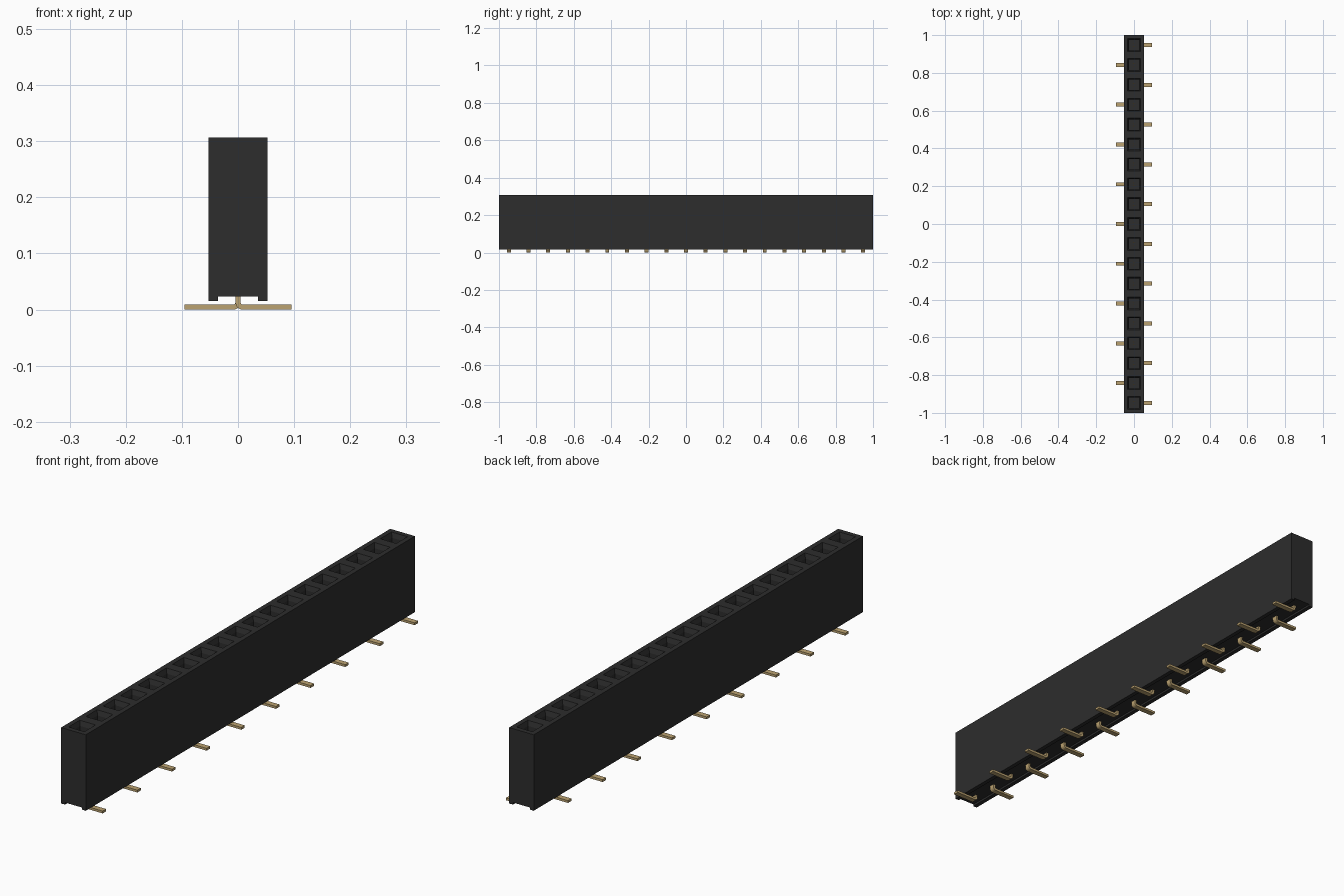
import bpy, bmesh, math
from mathutils import Vector

if "Cube" in bpy.data.objects:
    bpy.data.objects.remove(bpy.data.objects["Cube"], do_unlink=True)

COUNT = 19
PITCH = 2.0 / COUNT
HALF_W = 0.0525
TOP = 0.307
FLOOR = 0.10        # bottom of each socket


def material(name, rgb, rough):
    m = bpy.data.materials.new(name)
    m.use_nodes = True
    m.diffuse_color = (*rgb, 1)
    b = m.node_tree.nodes["Principled BSDF"]
    b.inputs["Base Color"].default_value = (*rgb, 1)
    b.inputs["Roughness"].default_value = rough
    return m


black = material("black plastic", (0.026, 0.026, 0.026), 0.6)
gold = material("gold plating", (0.50, 0.365, 0.165), 0.4)


def finish(bm, name, mat):
    bmesh.ops.recalc_face_normals(bm, faces=bm.faces)
    me = bpy.data.meshes.new(name)
    bm.to_mesh(me)
    bm.free()
    me.materials.append(mat)
    ob = bpy.data.objects.new(name, me)
    bpy.context.collection.objects.link(ob)
    return ob


def extrude_profile(bm, points, y0, step, count=1):
    """Extrude an x-z outline along y in equal steps, capped at both ends."""
    rings = [[bm.verts.new((x, y0 + i * step, z)) for x, z in points]
             for i in range(count + 1)]
    n = len(points)
    for a, b in zip(rings, rings[1:]):
        for j in range(n):
            k = (j + 1) % n
            bm.faces.new((a[j], a[k], b[k], b[j]))
    bm.faces.new(rings[0])
    bm.faces.new(rings[-1][::-1])


# Housing: grooved underside, one cell per contact
bm = bmesh.new()
outline = [(-HALF_W, 0.015), (-0.036, 0.015), (-0.036, 0.023), (0.036, 0.023),
           (0.036, 0.015), (HALF_W, 0.015), (HALF_W, TOP), (-HALF_W, TOP)]
extrude_profile(bm, outline, -1, PITCH, COUNT)
bmesh.ops.recalc_face_normals(bm, faces=bm.faces)
cells = [f for f in bm.faces if f.normal.z > 0.9 and f.calc_center_median().z > 0.3]

# Sockets: square mouth, tapered lead-in, then a straight shaft
bmesh.ops.inset_individual(bm, faces=cells, thickness=0.0265)
bmesh.ops.inset_individual(bm, faces=cells, thickness=0.009, depth=0)
bmesh.ops.translate(bm, verts=list({v for f in cells for v in f.verts}),
                    vec=(0, 0, -0.018))
for f in cells:
    new = bmesh.ops.extrude_discrete_faces(bm, faces=[f])["faces"][0]
    bmesh.ops.translate(bm, verts=new.verts, vec=(0, 0, FLOOR - TOP + 0.018))
finish(bm, "housing", black)


# Solder lead outline: vertical stem curving into a flat foot
def arc(cx, cz, r, a0, a1, n=6):
    return [(cx + r * math.cos(math.radians(a0 + (a1 - a0) * i / n)),
             cz + r * math.sin(math.radians(a0 + (a1 - a0) * i / n)))
            for i in range(n + 1)]


LEAD = ([(-0.0045, 0.06)] + arc(0.0085, 0.013, 0.013, 180, 270) +
        [(0.095, 0.0), (0.095, 0.009)] +
        arc(0.0085, 0.013, 0.004, 270, 180) + [(0.0045, 0.06)])

for i in range(COUNT):
    y = -1 + (i + 0.5) * PITCH
    side = 1 if i % 2 == 0 else -1

    # Leads alternate left and right
    bm = bmesh.new()
    extrude_profile(bm, [(side * x, z) for x, z in LEAD], y - 0.0105, 0.021)
    finish(bm, f"solder_lead_{i + 1}", gold)

    # Pair of spring prongs inside the socket
    bm = bmesh.new()
    for s in (-1, 1):
        cube = bmesh.ops.create_cube(bm, size=1)["verts"]
        bmesh.ops.scale(bm, verts=cube, vec=(0.011, 0.004, 0.12))
        bmesh.ops.translate(bm, verts=cube,
                            vec=Vector((0, y + s * 0.007, FLOOR + 0.06)))
    finish(bm, f"contact_prongs_{i + 1}", gold)
